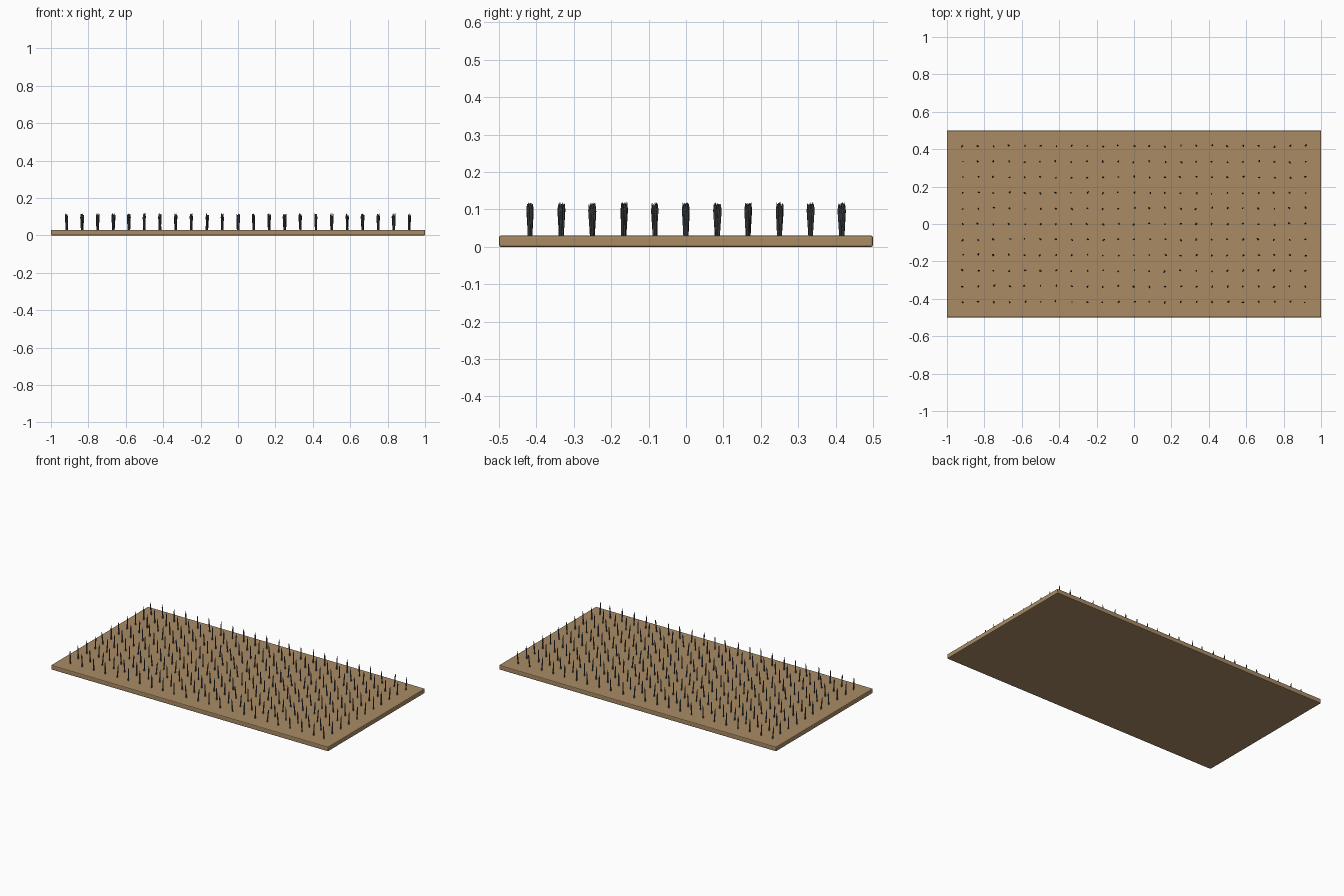
import bpy, bmesh, math, random
from mathutils import Matrix, Vector

if "Cube" in bpy.data.objects:
    bpy.data.objects.remove(bpy.data.objects["Cube"])

random.seed(7)


def material(name, rgb):
    m = bpy.data.materials.new(name)
    m.diffuse_color = (*rgb, 1)
    m.use_nodes = True
    m.node_tree.nodes["Principled BSDF"].inputs["Base Color"].default_value = m.diffuse_color
    return m


def finish(bm, name, mat):
    me = bpy.data.meshes.new(name)
    bm.to_mesh(me)
    bm.free()
    me.materials.append(mat)
    ob = bpy.data.objects.new(name, me)
    bpy.context.collection.objects.link(ob)
    return ob


wood = material("tan wood", (0.40, 0.26, 0.13))
steel = material("dark steel", (0.09, 0.10, 0.11))

# board with softened edges
bm = bmesh.new()
bmesh.ops.create_cube(bm, size=1, matrix=Matrix.Translation((0, 0, 0.015))
                      @ Matrix.Diagonal((2, 1, 0.03, 1)))
board = finish(bm, "board", wood)
bev = board.modifiers.new("edge_bevel", 'BEVEL')
bev.width = 0.005
bev.segments = 2

# grid of slightly tilted nails, straight shaft and pointed tip
SIDES, R = 8, 0.004
STEP = 1 / 12
bm = bmesh.new()
for i in range(-11, 12):
    for j in range(-5, 6):
        tilt = (Matrix.Rotation(random.uniform(-0.08, 0.08), 4, 'X')
                @ Matrix.Rotation(random.uniform(-0.08, 0.08), 4, 'Y'))
        place = Matrix.Translation((i * STEP + random.uniform(-.003, .003),
                                    j * STEP + random.uniform(-.003, .003), 0.025)) @ tilt
        top = random.uniform(0.09, 0.095)
        rings = []
        for z, r in ((0, R), (top - 0.02, R * 0.85)):
            rings.append([bm.verts.new(place @ Vector((r * math.cos(a), r * math.sin(a), z)))
                          for a in (2 * math.pi * k / SIDES for k in range(SIDES))])
        tip = bm.verts.new(place @ Vector((0, 0, top)))
        low, high = rings
        for k in range(SIDES):
            n = (k + 1) % SIDES
            bm.faces.new((low[k], low[n], high[n], high[k]))
            bm.faces.new((high[k], high[n], tip))
        bm.faces.new(low[::-1])
nails = finish(bm, "nails", steel)
